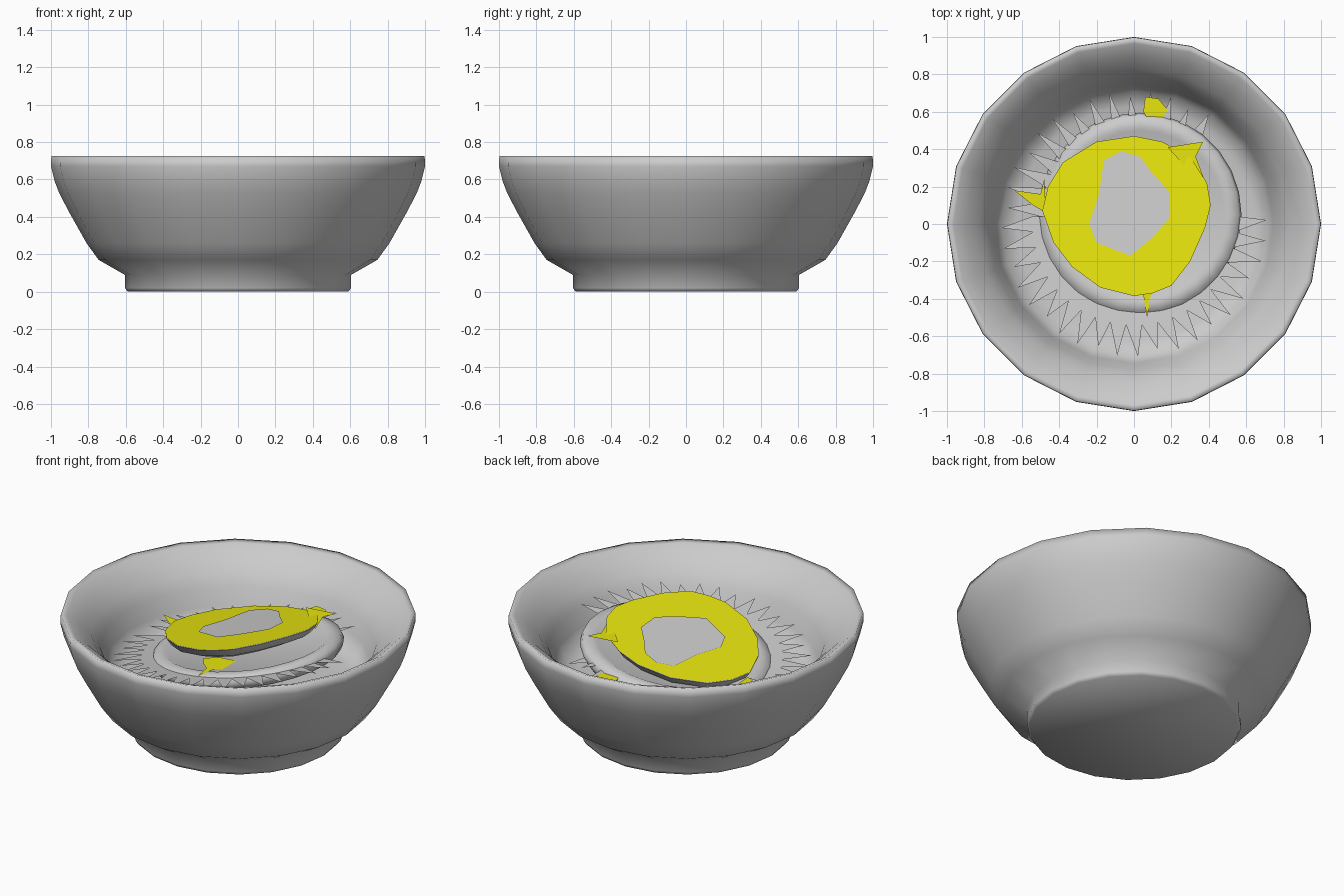
import bpy, bmesh, math

if "Cube" in bpy.data.objects:
    bpy.data.objects.remove(bpy.data.objects["Cube"])


def make(name, verts, faces, color=None, smooth=None):
    me = bpy.data.meshes.new(name)
    me.from_pydata(verts, [], faces)
    bm = bmesh.new()
    bm.from_mesh(me)
    bmesh.ops.recalc_face_normals(bm, faces=bm.faces)
    if all(len(e.link_faces) == 1 for e in bm.edges):
        for f in bm.faces:          # flat sheets face up
            if f.normal.z < 0:
                f.normal_flip()
    bm.to_mesh(me)
    bm.free()
    ob = bpy.data.objects.new(name, me)
    bpy.context.collection.objects.link(ob)
    if color:
        mat = bpy.data.materials.new(name + "_paint")
        mat.diffuse_color = color
        mat.use_nodes = True
        mat.node_tree.nodes["Principled BSDF"].inputs["Base Color"].default_value = mat.diffuse_color
        me.materials.append(mat)
    if smooth:
        bpy.ops.object.select_all(action='DESELECT')
        ob.select_set(True)
        bpy.context.view_layer.objects.active = ob
        bpy.ops.object.shade_smooth_by_angle(angle=math.radians(smooth))
    return ob


def loft(name, rings, **kw):
    """Skin a stack of equal-length rings, capping both ends."""
    n = len(rings[0])
    verts = [p for r in rings for p in r]
    faces = [(k*n + i, k*n + (i+1) % n, (k+1)*n + (i+1) % n, (k+1)*n + i)
             for k in range(len(rings)-1) for i in range(n)]
    faces += [tuple(range(n)), tuple(range(len(verts)-n, len(verts)))]
    return make(name, verts, faces, **kw)


def circle(r, z, n=20, cx=0, cy=0, tilt=0):
    pts = [(cx + r*math.cos(2*math.pi*i/n), cy + r*math.sin(2*math.pi*i/n))
           for i in range(n)]
    return [(x, y, z + tilt*x) for x, y in pts]


YELLOW = (0.8, 0.78, 0.004, 1)

# Bowl: foot, flared wall, rim and inner well that steepens below the lip
profile = [(0.59, 0), (0.605, 0.02), (0.605, 0.09), (0.745, 0.17), (0.81, 0.26),
           (0.90, 0.42), (0.955, 0.525), (0.98, 0.59), (1.0, 0.67), (0.998, 0.725),
           (0.965, 0.715), (0.90, 0.67), (0.83, 0.605), (0.78, 0.53), (0.745, 0.43),
           (0.71, 0.36), (0.63, 0.33), (0.4, 0.33)]
loft("bowl", [circle(r, z) for r, z in profile], smooth=150)

# Lower grey slice, tilted, with a shallow recess on top
loft("lower_slice", [circle(r, z, 28, 0.03, 0.05, 0.15) for r, z in
     [(0.48, 0.43), (0.53, 0.45), (0.545, 0.485), (0.53, 0.52), (0.47, 0.535), (0.45, 0.525)]],
     smooth=60)

# Fringe of pointed leaf teeth, open on the right where the slice shows
verts, faces = [], []
for i in range(40):
    deg = i * 9
    if 8 < deg < 50:
        continue
    a, h = math.radians(deg), math.radians(4.5)
    tip = 0.71 - 0.03 * (i % 3 == 1)
    base = 0.50 if 60 < deg < 180 else 0.54
    lift = 0.03 if 60 < deg < 180 else 0
    k = len(verts)
    for r, t, z in [(0.40, a-h, 0.49), (base, a-h, 0.505), (tip, a+0.03, 0.505),
                    (base, a+h, 0.505), (0.40, a+h, 0.49)]:
        x, y = r*math.cos(t), r*math.sin(t)
        verts.append((x, y, z + lift + 0.14*x - 0.05*y))
    faces.append(tuple(range(k, k+5)))
make("leaf_fringe", verts, faces)


# Tilted yellow-topped slice resting on the others
def top_z(x, y):
    return 0.612 + 0.20 * (x + 0.04) - 0.07 * (y - 0.045)


outline = [(0, .47), (-.2, .44), (-.38, .33), (-.46, .2), (-.49, .07), (-.43, -.1),
           (-.33, -.23), (-.18, -.34), (0, -.385), (.1, -.37), (.2, -.33), (.3, -.2),
           (.38, -.02), (.41, .1), (.39, .22), (.3, .36), (.15, .44)]


def tilted(s, dz):
    pts = [(-0.04 + (x+0.04)*s, 0.045 + (y-0.045)*s) for x, y in outline]
    return [(x, y, top_z(x, y) + dz) for x, y in pts]


loft("upper_slice_body", [tilted(0.75, -0.08), tilted(0.93, -0.05), tilted(1.0, -0.005)],
     smooth=40)
top = tilted(1.0, 0)
make("upper_slice_top", top, [tuple(range(len(top)))], YELLOW)

# Grey centre patch on the yellow top
patch = [(-.07, .39), (-.16, .34), (-.19, .15), (-.24, .0), (-.2, -.1), (-.02, -.17),
         (.09, -.08), (.19, .03), (.19, .17), (.1, .27), (.03, .36)]
make("upper_slice_centre", [(x, y, top_z(x, y) + 0.006) for x, y in patch],
     [tuple(range(len(patch)))])

# Yellow scraps peeking out around the slice, each at its own height
scraps = [
    (0.53, [(.06, .68), (.05, .60), (.11, .50), (.18, .61), (.13, .67)]),
    (0.655, [(.18, .41), (.37, .44), (.33, .36), (.39, .20), (.28, .30)]),
    (0.48, [(-.64, .18), (-.50, .16), (-.48, .24), (-.47, .06), (-.54, .10)]),
    (0.545, [(.0, -.34), (.05, -.38), (.07, -.50), (.09, -.38), (.22, -.27), (.16, -.2),
             (.03, -.22), (-.04, -.28)]),
]
for i, (z, pts) in enumerate(scraps):
    make(f"yellow_scrap_{i+1}", [(x, y, z) for x, y in pts],
         [tuple(range(len(pts)))], YELLOW)
